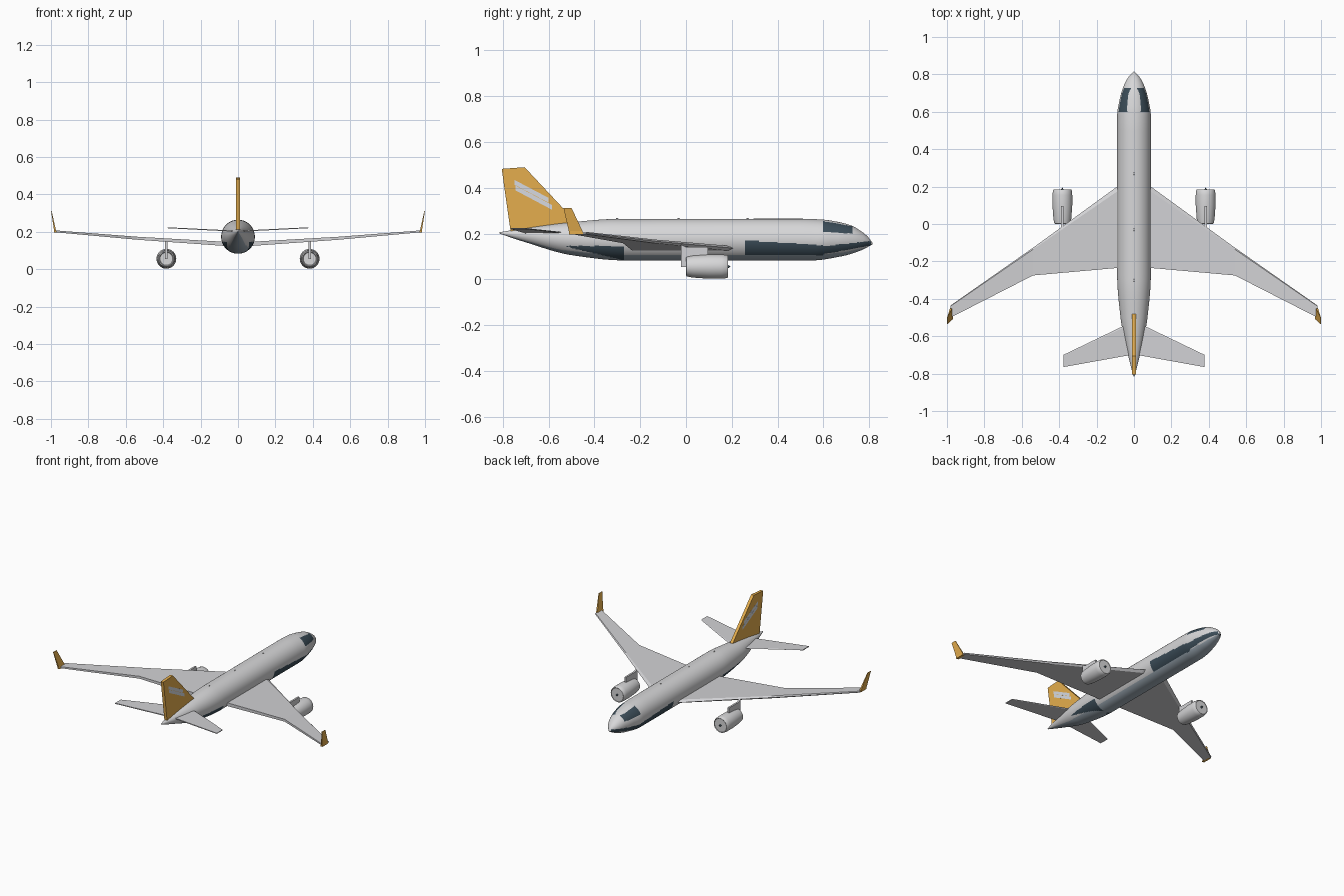
import bpy
import math

if "Cube" in bpy.data.objects:
    bpy.data.objects.remove(bpy.data.objects["Cube"], do_unlink=True)


def material(name, rgb):
    m = bpy.data.materials.new(name)
    m.use_nodes = True
    col = (*rgb, 1.0)
    m.diffuse_color = col
    m.node_tree.nodes["Principled BSDF"].inputs["Base Color"].default_value = col
    return m


WHITE = material("body_white", (0.68, 0.68, 0.69))
GREY = material("wing_grey", (0.64, 0.64, 0.66))
GOLD = material("tail_gold", (0.78, 0.42, 0.075))
DARK = material("slate_glass", (0.045, 0.075, 0.1))
BELLY = material("belly_blue_grey", (0.36, 0.43, 0.49))
SILVER = material("stripe_silver", (0.68, 0.7, 0.75))


def loft(name, rings, mats, mirror=False, smooth=None):
    """Join equal rings of points into a closed, capped skin."""
    n = len(rings[0])
    verts = [p for r in rings for p in r]
    faces = [list(range(n))[::-1], list(range(len(verts) - n, len(verts)))]
    for i in range(len(rings) - 1):
        for j in range(n):
            a, b = i * n + j, i * n + (j + 1) % n
            faces.append([a, b, b + n, a + n])
    mesh = bpy.data.meshes.new(name)
    mesh.from_pydata(verts, [], faces)
    for m in mats:
        mesh.materials.append(m)
    ob = bpy.data.objects.new(name, mesh)
    bpy.context.collection.objects.link(ob)
    bpy.ops.object.select_all(action="DESELECT")
    ob.select_set(True)
    bpy.context.view_layer.objects.active = ob
    bpy.ops.object.mode_set(mode="EDIT")
    bpy.ops.mesh.select_all(action="SELECT")
    bpy.ops.mesh.normals_make_consistent(inside=False)
    bpy.ops.object.mode_set(mode="OBJECT")
    if smooth:
        bpy.ops.object.shade_smooth_by_angle(angle=math.radians(smooth))
    if mirror:
        mod = ob.modifiers.new("mirror", "MIRROR")
        mod.use_mirror_merge = False
    return ob


def plate(name, outline, x, half, mat, mirror=False):
    """Upright plate from a (y, z) outline, centred on x."""
    rings = [[(x + s * half, y, z) for y, z in outline] for s in (-1, 1)]
    return loft(name, rings, [mat], mirror)


def aerofoil(x, lead, trail, z, thick):
    """Flat slab section with a sharpened leading edge."""
    nose = lead - 0.06 * (lead - trail)
    h = thick / 2
    return [(x, lead, z), (x, nose, z + h), (x, trail, z + h),
            (x, trail, z - h), (x, nose, z - h)]


def smooth_curve(points):
    """Monotone cubic through (t, value) points."""
    d = [(q[1] - p[1]) / (q[0] - p[0]) for p, q in zip(points, points[1:])]
    m = [d[0]] + [2 * a * b / (a + b) if a * b > 0 else 0
                  for a, b in zip(d, d[1:])] + [d[-1]]

    def value(t):
        i = 0
        while i < len(points) - 2 and t > points[i + 1][0]:
            i += 1
        (t0, v0), (t1, v1) = points[i], points[i + 1]
        h = t1 - t0
        s = (t - t0) / h
        c = 1 - s
        return (v0 * (1 + 2 * s) * c * c + h * m[i] * s * c * c
                + v1 * s * s * (3 - 2 * s) - h * m[i + 1] * s * s * c)
    return value


def line(t, a, b):
    return a[1] + (b[1] - a[1]) * (t - a[0]) / (b[0] - a[0])


# Fuselage: top, bottom and half width along its length
top = smooth_curve([(-0.815, 0.206), (-0.65, 0.232), (-0.5, 0.25), (-0.3, 0.264),
                    (0.5, 0.265), (0.6, 0.261), (0.66, 0.252), (0.72, 0.236),
                    (0.77, 0.207), (0.8, 0.18), (0.815, 0.158)])
bottom = smooth_curve([(-0.815, 0.2), (-0.7, 0.162), (-0.5, 0.106), (-0.27, 0.083),
                       (0.55, 0.083), (0.68, 0.101), (0.76, 0.125), (0.815, 0.153)])
width = smooth_curve([(-0.815, 0.003), (-0.7, 0.032), (-0.5, 0.072), (-0.27, 0.09),
                      (0.58, 0.09), (0.66, 0.078), (0.73, 0.058), (0.78, 0.034),
                      (0.815, 0.003)])
rings = []
STEPS, SIDES = 240, 112
for i in range(STEPS + 1):
    y = -0.815 + 1.63 * i / STEPS
    mid, half = (top(y) + bottom(y)) / 2, (top(y) - bottom(y)) / 2
    rings.append([(width(y) * math.sin(2 * math.pi * j / SIDES), y,
                   mid + half * math.cos(2 * math.pi * j / SIDES))
                  for j in range(SIDES)])
fuselage = loft("fuselage", rings, [WHITE, DARK, BELLY], smooth=40)


def is_dark(y, z):
    if 0.6 < y < 0.73:                                   # cockpit glass
        return line(y, (0.6, 0.207), (0.73, 0.2)) < z < line(y, (0.6, 0.254), (0.73, 0.231))
    if 0.26 < y < 0.62 and 0.105 < z < line(y, (0.26, 0.17), (0.62, 0.148)):
        return True                                      # forward side panel
    return -0.52 < y < -0.27 and line(y, (-0.52, 0.142), (-0.27, 0.083)) < z < 0.146


def on_cheek(y, z):
    return (0.6 < y < 0.805 and line(y, (0.6, 0.11), (0.8, 0.147)) < z
            < line(y, (0.6, 0.145), (0.8, 0.167)))


for f in fuselage.data.polygons:
    y, z = f.center.y, f.center.z
    if is_dark(y, z) or on_cheek(y, z):
        f.material_index = 1
    elif f.normal.z < -0.75:
        f.material_index = 2

# Wings, tailplanes and winglets
loft("wings", [aerofoil(0.0, 0.265, -0.227, 0.132, 0.022),
               aerofoil(0.09, 0.2, -0.235, 0.137, 0.022),
               aerofoil(0.54, -0.127, -0.275, 0.166, 0.016),
               aerofoil(0.98, -0.435, -0.5, 0.203, 0.01)], [GREY], True)
loft("tailplanes", [aerofoil(0.0, -0.518, -0.697, 0.203, 0.006),
                    aerofoil(0.378, -0.7, -0.765, 0.222, 0.005)], [GREY], True)


def tip_section(x, lead, trail, z, half):
    return [(x - half, lead, z), (x + half, lead, z),
            (x + half, trail, z), (x - half, trail, z)]


loft("winglets", [tip_section(0.976, -0.45, -0.51, 0.197, 0.008),
                  tip_section(0.979, -0.452, -0.512, 0.211, 0.005),
                  tip_section(0.998, -0.5, -0.535, 0.312, 0.0015)], [GOLD], True)

# Fin with two pale stripes on each side
plate("fin", [(-0.805, 0.483), (-0.705, 0.49), (-0.48, 0.25), (-0.5, 0.225),
              (-0.765, 0.2)], 0, 0.01, GOLD)
for y0, y1, z0, z1 in ((-0.75, -0.6, 0.414, 0.335), (-0.745, -0.585, 0.389, 0.304)):
    plate("fin_stripe", [(y0, z0), (y0, z0 + 0.021), (y1, z1 + 0.021), (y1, z1)],
          0, 0.0104, SILVER)

# Engines: turned nacelle with shallow intake, spinner and pylon
EX, EZ, ES = 0.383, 0.056, 32


def turned(name, profile, mat):
    loft(name, [[(EX + r * math.cos(2 * math.pi * j / ES), y,
                  EZ + r * math.sin(2 * math.pi * j / ES)) for j in range(ES)]
                for y, r in profile], [mat], True, 35)


turned("nacelles", [(0.006, 0.034), (0.0, 0.038), (0.003, 0.043), (0.03, 0.048),
                    (0.1, 0.053), (0.155, 0.053), (0.18, 0.05), (0.184, 0.047),
                    (0.181, 0.044)], WHITE)
turned("spinners", [(0.175, 0.007), (0.186, 0.006), (0.194, 0.001)], DARK)
plate("pylons", [(-0.022, 0.055), (-0.022, 0.152), (0.0, 0.142), (0.097, 0.142),
                 (0.097, 0.09), (0.02, 0.055)], EX, 0.006, GREY, True)

# Small blade aerials along the spine
for y in (-0.3, -0.03, 0.27):
    plate("aerial", [(y - 0.008, 0.26), (y - 0.006, 0.268), (y + 0.002, 0.268),
                     (y + 0.008, 0.26)], 0, 0.002, WHITE)
